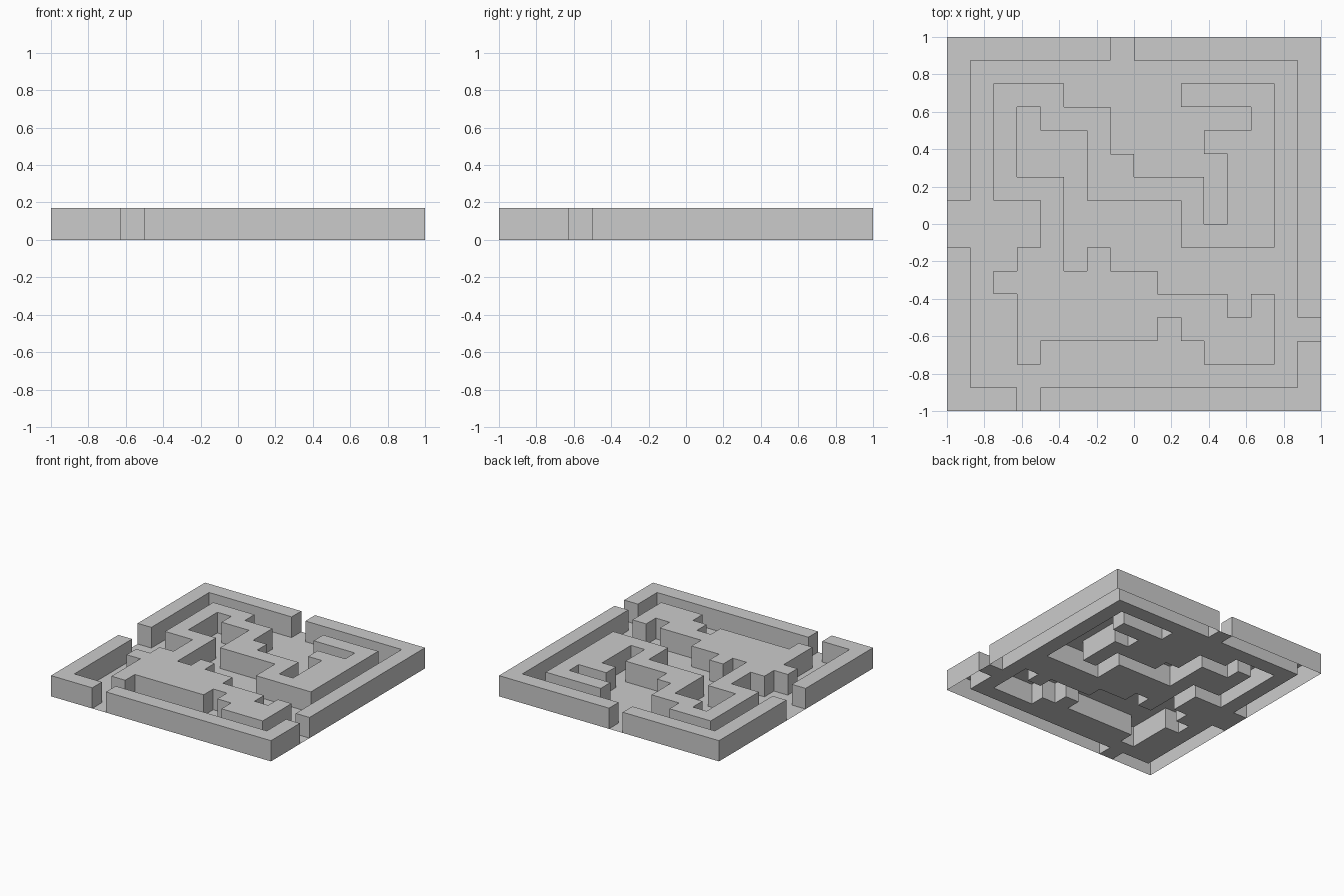
import bpy, bmesh

if "Cube" in bpy.data.objects:
    bpy.data.objects.remove(bpy.data.objects["Cube"])

# Floor plan, back row first: o = outer wall, c = central wall, . = floor
PLAN = [
    "ooooooo.oooooooo",
    "o..............o",
    "o.ccc.....cccc.o",
    "o.c.ccc......c.o",
    "o.c...c....ccc.o",
    "o.c...cc....cc.o",
    "o.ccc.ccccc.cc.o",
    "....c.....c.cc.o",
    "....c.....cccc.o",
    "o..cc.c........o",
    "o.ccccccc......o",
    "o..ccccccccc.c.o",
    "o..cccccc.cccc..",
    "o..c.......ccc.o",
    "o..............o",
    "ooo.oooooooooooo",
]
N = 16
CELL = 2 / N
HEIGHT = 0.17


def cell(c, r):
    return PLAN[r][c] if 0 <= c < N and 0 <= r < N else " "


def build_part(name, kind, z):
    """Flat sheet over all cells of one kind; raised parts get side walls, open below."""
    bm = bmesh.new()

    def quad(*pts):
        bm.faces.new([bm.verts.new((-1 + x * CELL, 1 - y * CELL, h)) for x, y, h in pts])

    for r in range(N):
        for c in range(N):
            if cell(c, r) != kind:
                continue
            a, b, d, e = (c, r), (c, r + 1), (c + 1, r + 1), (c + 1, r)
            quad(*[(*p, z) for p in (a, b, d, e)])
            if z == 0:
                continue
            # side faces wherever the neighbouring cell is not the same wall
            for dc, dr, p, q in ((-1, 0, a, b), (0, 1, b, d), (1, 0, d, e), (0, -1, e, a)):
                if cell(c + dc, r + dr) != kind:
                    quad((*p, 0), (*q, 0), (*q, z), (*p, z))
    bmesh.ops.remove_doubles(bm, verts=bm.verts, dist=1e-4)
    if z > 0:
        # merge coplanar cells into clean flat faces
        bmesh.ops.dissolve_limit(bm, angle_limit=0.01, verts=bm.verts, edges=bm.edges)
    mesh = bpy.data.meshes.new(name)
    bm.to_mesh(mesh)
    bm.free()
    obj = bpy.data.objects.new(name, mesh)
    bpy.context.collection.objects.link(obj)


build_part("maze_floor", ".", 0)
build_part("outer_wall", "o", HEIGHT)
build_part("central_wall", "c", HEIGHT)
